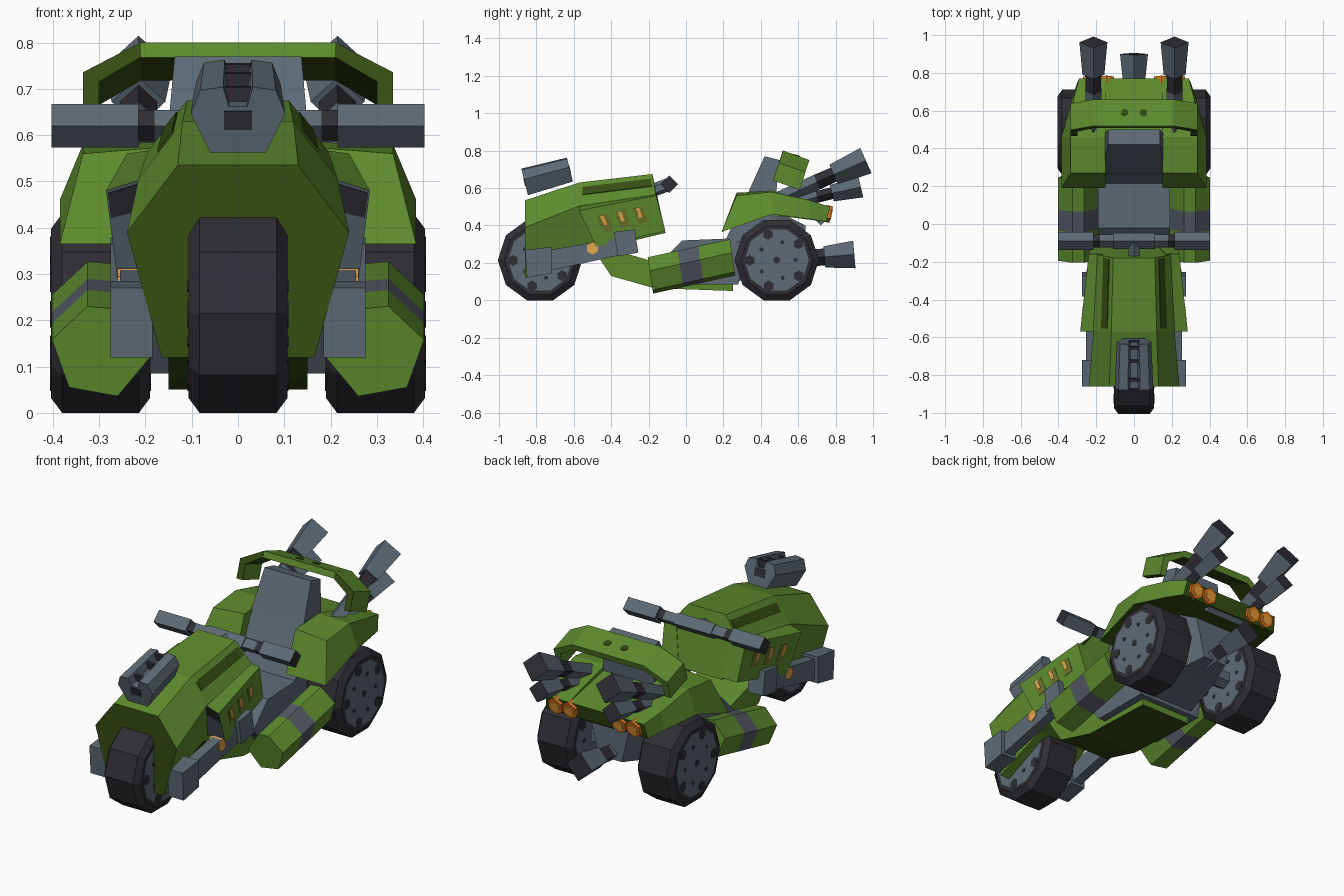
import bpy, bmesh, math
from mathutils import Vector

old = bpy.data.objects.get("Cube")
if old:
    bpy.data.objects.remove(old)


def material(name, rgb):
    m = bpy.data.materials.new(name)
    m.use_nodes = True
    m.diffuse_color = (*rgb, 1)
    m.node_tree.nodes["Principled BSDF"].inputs["Base Color"].default_value = (*rgb, 1)
    return m


GREEN = material("green paint", (0.11, 0.26, 0.027))
DARK = material("dark green paint", (0.036, 0.075, 0.006))
OLIVE = material("olive marking", (0.15, 0.17, 0.022))
GREY = material("steel grey", (0.11, 0.145, 0.178))
SLATE = material("slate strap", (0.088, 0.1, 0.13))
BLACK = material("tyre black", (0.028, 0.027, 0.034))
ORANGE = material("lamp orange", (0.7, 0.19, 0.012))
LENS = material("lens amber", (0.8, 0.33, 0.04))
OCHRE = material("ochre", (0.75, 0.38, 0.07))


def loft(name, rings, mats, caps=None, s=1):
    """Join rings of points into a closed solid; mats holds one material per segment."""
    if not isinstance(mats, (list, tuple)):
        mats = [mats] * (len(rings) - 1)
    caps = caps or (mats[0], mats[-1])
    slots = list(dict.fromkeys([*mats, *caps]))
    bm = bmesh.new()
    vs = [[bm.verts.new((p[0] * s, p[1], p[2])) for p in r] for r in rings]
    n = len(rings[0])
    for a, b, m in zip(vs, vs[1:], mats):
        for i in range(n):
            j = (i + 1) % n
            bm.faces.new((a[i], a[j], b[j], b[i])).material_index = slots.index(m)
    bm.faces.new(vs[0]).material_index = slots.index(caps[0])
    bm.faces.new(vs[-1]).material_index = slots.index(caps[1])
    bmesh.ops.recalc_face_normals(bm, faces=bm.faces)
    me = bpy.data.meshes.new(name)
    bm.to_mesh(me)
    bm.free()
    for m in slots:
        me.materials.append(m)
    ob = bpy.data.objects.new(name, me)
    bpy.context.collection.objects.link(ob)
    return ob


def darken_underside(ob, limit):
    """Dark green on faces that point down more steeply than the limit."""
    ob.data.materials.append(DARK)
    for f in ob.data.polygons:
        if f.normal.z < limit:
            f.material_index = len(ob.data.materials) - 1


def prism(name, profile, x0, x1, mat, s=1):
    """Side profile of (y, z) points, extruded across x."""
    return loft(name, [[(x, y, z) for y, z in profile] for x in (x0, x1)], mat, s=s)


def beam(name, path, radii, mats, n=6, caps=None, s=1):
    """Straight n-sided rod through the path points with changing radius."""
    d = (Vector(path[-1]) - Vector(path[0])).normalized()
    side = Vector((0, 1, 0)) if abs(d.x) > 0.7 else Vector((1, 0, 0))
    up = side.cross(d)
    ring = [math.pi / 2 + 2 * math.pi * k / n for k in range(n)]
    rings = [[Vector(p) + r * (side * math.cos(a) + up * math.sin(a)) for a in ring]
             for p, r in zip(path, radii)]
    return loft(name, rings, mats, caps, s)


def plate(name, quad, u0, u1, v0, v1, mat, s=1, t=0.003):
    """Thin plate covering a part of a four-cornered face."""
    a, b, c, d = map(Vector, quad)
    pts = [a.lerp(b, u).lerp(d.lerp(c, u), v)
           for u, v in ((u0, v0), (u1, v0), (u1, v1), (u0, v1))]
    nor = (pts[2] - pts[0]).cross(pts[3] - pts[1]).normalized() * t
    return loft(name, [[p - nor for p in pts], [p + nor for p in pts]], mat, s=s)


def wheel(name, x, y):
    """Ten-sided tyre with bevelled shoulders, flush hubs, recesses and bolts."""
    R, zc, w = 0.226, 0.215, 0.107
    xs = (-w, -w, -0.083, 0.083, w, w)
    rs = (0.172, 0.192, R, R, 0.192, 0.172)
    rings = [[(x + dx, y + r * math.sin(k * math.pi / 5 + math.pi / 10),
               zc + r * math.cos(k * math.pi / 5 + math.pi / 10)) for k in range(10)]
             for dx, r in zip(xs, rs)]
    loft(name, rings, [BLACK] * 5, (GREY, GREY))
    e = w + 0.002
    spots = [("_hub_nut", 0, 0, 0.02)]
    for k in range(5):
        a = k * 2 * math.pi / 5
        spots += [("_hub_recess", a + 0.93, 0.145, 0.029), ("_hub_bolt", a + 0.3, 0.1, 0.012)]
    for part, a, d, r in spots:
        cy, cz = y + d * math.sin(a), zc + d * math.cos(a)
        beam(name + part, [(x - e, cy, cz), (x + e, cy, cz)], (r, r), BLACK)


def both(half):
    """Complete a half outline of points across x = 0."""
    return half + [(-p[0], *p[1:]) for p in reversed(half)]


# Wheels and axles
wheel("front_wheel", 0, -0.78)
wheel("left_rear_wheel", 0.297, 0.485)
wheel("right_rear_wheel", -0.297, 0.485)
beam("rear_axle", [(-0.25, 0.485, 0.215), (0.25, 0.485, 0.215)], (0.05, 0.05), GREY)
beam("front_axle", [(-0.2, -0.78, 0.215), (0.2, -0.78, 0.215)], (0.035, 0.035), GREY)

# Front cowl
cowl = [[(0.165, -0.86, 0.12), (0.24, -0.86, 0.39), (0.13, -0.86, 0.535)],
        [(0.15, -0.57, 0.25), (0.215, -0.57, 0.505), (0.12, -0.57, 0.63)],
        [(0.13, -0.11, 0.36), (0.2, -0.16, 0.558), (0.11, -0.18, 0.675)]]
loft("front_cowl", [both(r) for r in cowl], GREEN, (DARK, GREEN))

# Headlight housing on the cowl
lamp = both([(0.06, 0), (0.102, 0.085), (0.082, 0.135), (0.032, 0.142), (0.02, 0.1)])
loft("headlight_housing", [[(x * k, y - h * 0.25 * k, z + h * k) for x, h in lamp]
     for y, z, k in ((-0.845, 0.562, 1), (-0.605, 0.635, 0.9))], GREY)
for y, z in ((-0.862, 0.632), (-0.622, 0.7)):
    plate("headlight_lens", [(-0.03, y + 0.005, z - 0.02), (0.03, y + 0.005, z - 0.02),
          (0.03, y - 0.005, z + 0.02), (-0.03, y - 0.005, z + 0.02)], 0, 1, 0, 1, BLACK)
for y in (-0.83, -0.73, -0.66):
    z = 0.67 + 0.29 * (y + 0.87)
    prism("headlight_rib", [(y, z - 0.02), (y + 0.015, z - 0.02), (y + 0.01, z + 0.025), (y - 0.005, z + 0.022)],
          -0.028, 0.028, BLACK)

# Hull, seat and rear body
hull = prism("hull", [(-0.5, 0.28), (-0.4, 0.13), (-0.17, 0.065), (0.25, 0.05), (0.25, 0.13),
                      (-0.15, 0.2), (-0.32, 0.25), (-0.45, 0.34)], -0.15, 0.15, GREEN)
darken_underside(hull, -0.3)
prism("seat_base", [(-0.14, 0.2), (-0.02, 0.32), (0.22, 0.33), (0.32, 0.3),
                    (0.28, 0.085), (-0.05, 0.085)], -0.19, 0.19, GREY)
loft("backrest", [[(-w, y, z), (w, y, z), (w, y + t, z - 0.02), (-w, y + t, z - 0.02)]
     for w, y, z, t in ((0.19, 0.21, 0.32, 0.2), (0.155, 0.33, 0.57, 0.15), (0.137, 0.42, 0.77, 0.08))], GREY)
loft("rear_body", [both([(a, y, z0), (b, y, z1)]) for a, b, y, z0, z1 in
     ((0.14, 0.18, 0.27, 0.1, 0.45), (0.12, 0.17, 0.48, 0.16, 0.48), (0.07, 0.12, 0.64, 0.19, 0.4))], GREY)
deck = loft("rear_deck", [both([(0.17, y0, z0), (0.17, y1, z1)]) for y0, z0, y1, z1 in
            ((0.43, 0.46, 0.43, 0.57), (0.75, 0.42, 0.77, 0.5))], GREEN)
darken_underside(deck, -0.1)
beam("rear_bumper", [(-0.12, 0.72, 0.425), (0.12, 0.72, 0.425)], (0.025, 0.025), GREY, n=4)

# Roll bar over the rear deck
outer = [(0.335, 0.64), (0.335, 0.735), (0.21, 0.8)]
inner = [(0.21, 0.768), (0.3, 0.715), (0.3, 0.64)]
arch = outer + [(-x, z) for x, z in reversed(outer)] + [(-x, z) for x, z in reversed(inner)] + inner
front = [(x, 0.52 - (0.8 - z) * 0.33, z) for x, z in arch]
bar = loft("roll_bar", [front, [(x, y + 0.14, z - 0.05) for x, y, z in front]], GREEN)
darken_underside(bar, -0.6)

# Handlebars
rod = (-0.22, -0.18, 0.18, 0.22)
beam("handlebar_rod", [(x, -0.09, 0.62) for x in rod], [0.034] * 4, [BLACK, GREY, BLACK], n=4)
beam("handlebar_clamp", [(-0.11, -0.09, 0.62), (0.11, -0.09, 0.62)], (0.042, 0.042), GREY, n=4)
beam("steering_column", [(0, -0.2, 0.58), (0, -0.09, 0.62)], (0.035, 0.035), GREY)


def exhaust(name, x, points, radii, s=1):
    """Grey pipe, black collar and flared muzzle with a black mouth."""
    beam(name, [(x, y, z) for y, z in points], radii, [GREY, BLACK, GREY, GREY], 4, (GREY, BLACK), s)


exhaust("centre_exhaust", 0, [(0.55, 0.215), (0.66, 0.225), (0.74, 0.232), (0.74, 0.232), (0.9, 0.245)],
        (0.045, 0.045, 0.045, 0.057, 0.074))

for s, side in ((1, "left_"), (-1, "right_")):
    beam(side + "grip", [(0.215, -0.09, 0.62), (0.403, -0.09, 0.62)], (0.047, 0.047), GREY, 4, (GREY, BLACK), s)

    # Cowl wing with dark vent, slot and markings
    fo, fl, fi = (0.285, -0.57, 0.48), (0.26, -0.48, 0.285), (0.205, -0.57, 0.505)
    ro, rl = (0.24, -0.16, 0.56), (0.225, -0.11, 0.37)
    loft(side + "cowl_wing", [[fo, fl, (0.14, -0.48, 0.3), fi],
         [ro, rl, (0.12, -0.11, 0.37), (0.17, -0.16, 0.57)]], GREEN, (GREY, GREEN), s)
    plate(side + "wing_vent", [fo, fi, (0.14, -0.48, 0.3), fl], 0.04, 0.9, 0.03, 0.3, BLACK, s)
    top = [cowl[1][2], cowl[2][2], cowl[2][1], cowl[1][1]]
    plate(side + "cowl_slot", top, 0.04, 0.97, 0.22, 0.55, DARK, s, 0.004)
    for u in (0.19, 0.43, 0.67):
        plate(side + "wing_mark", [fo, ro, rl, fl], u, u + 0.13, 0.22, 0.66, OLIVE, s, 0.003)
        plate(side + "wing_mark_core", [fo, ro, rl, fl], u + 0.03, u + 0.075, 0.24, 0.5, OCHRE, s, 0.0048)

    # Front fork
    x0, x1 = 0.185, 0.275
    prism(side + "fork_foot", [(-0.86, 0.27), (-0.72, 0.285), (-0.72, 0.145), (-0.85, 0.12)], x0, x1, GREY, s)
    prism(side + "fork_bar", [(-0.72, 0.27), (-0.36, 0.335), (-0.36, 0.24), (-0.72, 0.16)], 0.2, 0.255, GREY, s)
    prism(side + "fork_mount", [(-0.385, 0.365), (-0.275, 0.38), (-0.255, 0.255), (-0.365, 0.235)],
          x0, x1, GREY, s)
    beam(side + "fork_joint", [(0.19, -0.5, 0.278), (0.26, -0.5, 0.278)], (0.034, 0.034), OCHRE, s=s)

    # Side pod with strap
    hexa = [(0.402, 0.158), (0.365, 0.055), (0.26, 0.036), (0.19, 0.12), (0.265, 0.225), (0.325, 0.23)]
    loft(side + "side_pod", [[(x, y - (z - 0.13) * 0.15, z + 0.22 * (y + 0.19)) for x, z in hexa]
         for y in (-0.19, -0.03, 0.08, 0.25)], [GREEN, SLATE, GREEN], s=s)

    # Rear fender
    fender = loft(side + "rear_fender", [
        [(0.385, 0.19, 0.365), (0.335, 0.27, 0.56), (0.15, 0.27, 0.575), (0.15, 0.19, 0.365)],
        [(0.385, 0.46, 0.46), (0.335, 0.46, 0.58), (0.15, 0.46, 0.585), (0.15, 0.46, 0.46)],
        [(0.33, 0.66, 0.435), (0.32, 0.66, 0.535), (0.15, 0.66, 0.535), (0.15, 0.66, 0.435)],
        [(0.3, 0.75, 0.42), (0.29, 0.77, 0.5), (0.15, 0.77, 0.5), (0.15, 0.75, 0.42)]], GREEN, s=s)
    darken_underside(fender, -0.1)

    # Twin exhausts
    exhaust(side + "upper_exhaust", 0.215, [(0.5, 0.54), (0.7, 0.632), (0.79, 0.672), (0.79, 0.672),
            (0.962, 0.747)], (0.042, 0.042, 0.04, 0.058, 0.074), s)
    exhaust(side + "lower_exhaust", 0.215, [(0.6, 0.525), (0.7, 0.553), (0.78, 0.573), (0.78, 0.573),
            (0.935, 0.605)], (0.032, 0.032, 0.032, 0.045, 0.056), s)

    # Tail lamps on the sloping rear panel
    for x in (0.145, 0.23):
        beam(side + "tail_lamp", [(x, 0.74, 0.466), (x, 0.776, 0.458)], (0.045, 0.045), ORANGE, s=s)
        beam(side + "tail_lens", [(x, 0.77, 0.459), (x, 0.779, 0.457)], (0.028, 0.028), LENS, s=s)

    # Roll bar studs and dark end panels
    beam(side + "roll_bar_stud", [(0.05, 0.588, 0.768), (0.05, 0.591, 0.778)], (0.02, 0.02), DARK, n=8, s=s)
    for i, part in enumerate(("roll_bar_leg_panel", "roll_bar_slope_panel")):
        quad = [front[k] for k in (i, i + 1, -2 - i, -1 - i)]
        plate(side + part, quad, 0, 1, 0, 1, DARK, s, 0.002)
